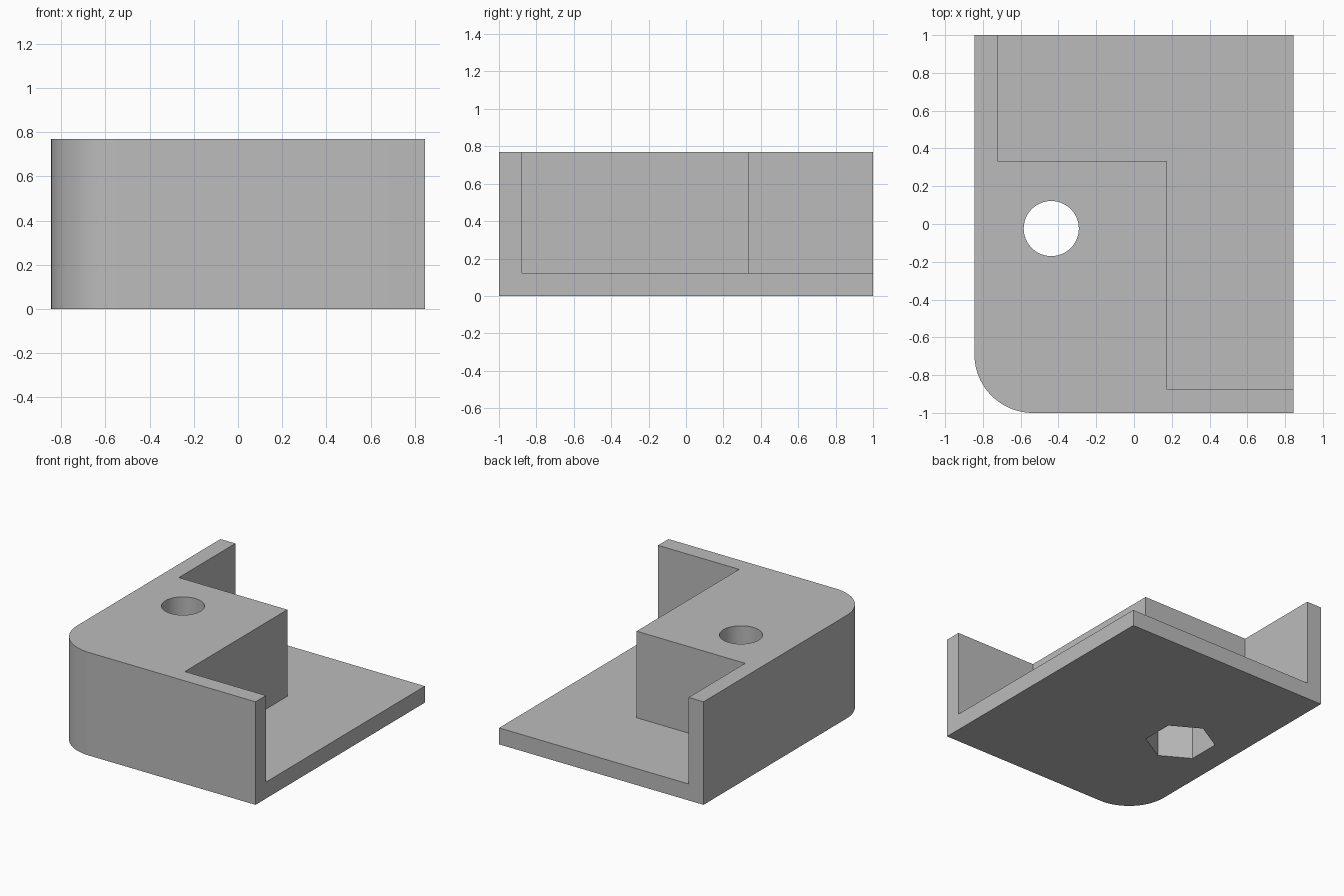
import bpy
import bmesh
from math import cos, sin, pi, radians

if "Cube" in bpy.data.objects:
    bpy.data.objects.remove(bpy.data.objects["Cube"], do_unlink=True)

HALF_X, HALF_Y, HEIGHT = 0.845, 1.0, 0.77
WALL = 0.123                     # thickness of floor and thin walls
CORNER = 0.31                    # rounded corner radius
HOLE_X, HOLE_Y = -0.438, -0.024  # shared axis of bolt hole and nut recess

grey = bpy.data.materials.new("plain grey")
grey.diffuse_color = (0.5, 0.5, 0.5, 1)
grey.use_nodes = True
grey.node_tree.nodes["Principled BSDF"].inputs["Base Color"].default_value = (0.5, 0.5, 0.5, 1)


def arc(cx, cy, radius, start, end, steps):
    angles = [radians(start + (end - start) * i / steps) for i in range(steps + 1)]
    return [(cx + radius * cos(a), cy + radius * sin(a)) for a in angles]


def prism(name, outline, bottom, top):
    """Extrude a counter-clockwise outline between two heights."""
    bm = bmesh.new()
    face = bm.faces.new([bm.verts.new((x, y, bottom)) for x, y in outline])
    raised = bmesh.ops.extrude_face_region(bm, geom=[face])["geom"]
    verts = [v for v in raised if isinstance(v, bmesh.types.BMVert)]
    bmesh.ops.translate(bm, verts=verts, vec=(0, 0, top - bottom))
    bmesh.ops.recalc_face_normals(bm, faces=bm.faces)
    mesh = bpy.data.meshes.new(name)
    bm.to_mesh(mesh)
    bm.free()
    mesh.materials.append(grey)
    obj = bpy.data.objects.new(name, mesh)
    bpy.context.collection.objects.link(obj)
    return obj


# Solid block with one rounded front corner
outline = arc(CORNER - HALF_X, CORNER - HALF_Y, CORNER, 180, 270, 24)
outline += [(HALF_X, -HALF_Y), (HALF_X, HALF_Y), (-HALF_X, HALF_Y)]
bracket = prism("corner_bracket", outline, 0, HEIGHT)

# L-shaped pocket that leaves the floor, two thin walls and the bolt boss
inner_x, inner_y = WALL - HALF_X, WALL - HALF_Y
boss_x, boss_y = 0.175, 0.333
pocket = prism("pocket_cutter", [
    (inner_x, 1.2), (inner_x, boss_y), (boss_x, boss_y),
    (boss_x, inner_y), (1.2, inner_y), (1.2, 1.2)], WALL, 1)

# Round bolt hole from above, hexagonal nut recess from below
bolt_hole = prism("bolt_hole_cutter", arc(HOLE_X, HOLE_Y, 0.146, 0, 360, 48)[:-1], 0.2, 1)
nut_recess = prism("nut_recess_cutter", arc(HOLE_X, HOLE_Y, 0.242, 30, 390, 6)[:-1], -0.2, 0.4)

bpy.context.view_layer.objects.active = bracket
for cutter in (pocket, nut_recess, bolt_hole):
    cutter.hide_render = True
    cut = bracket.modifiers.new(cutter.name, "BOOLEAN")
    cut.operation = "DIFFERENCE"
    cut.solver = "EXACT"
    cut.object = cutter
    bpy.ops.object.modifier_apply(modifier=cut.name)
    bpy.data.objects.remove(cutter, do_unlink=True)

# Smooth the curved walls, keep the edges crisp
bpy.ops.object.select_all(action="DESELECT")
bracket.select_set(True)
bpy.ops.object.shade_smooth_by_angle(angle=pi / 6)
